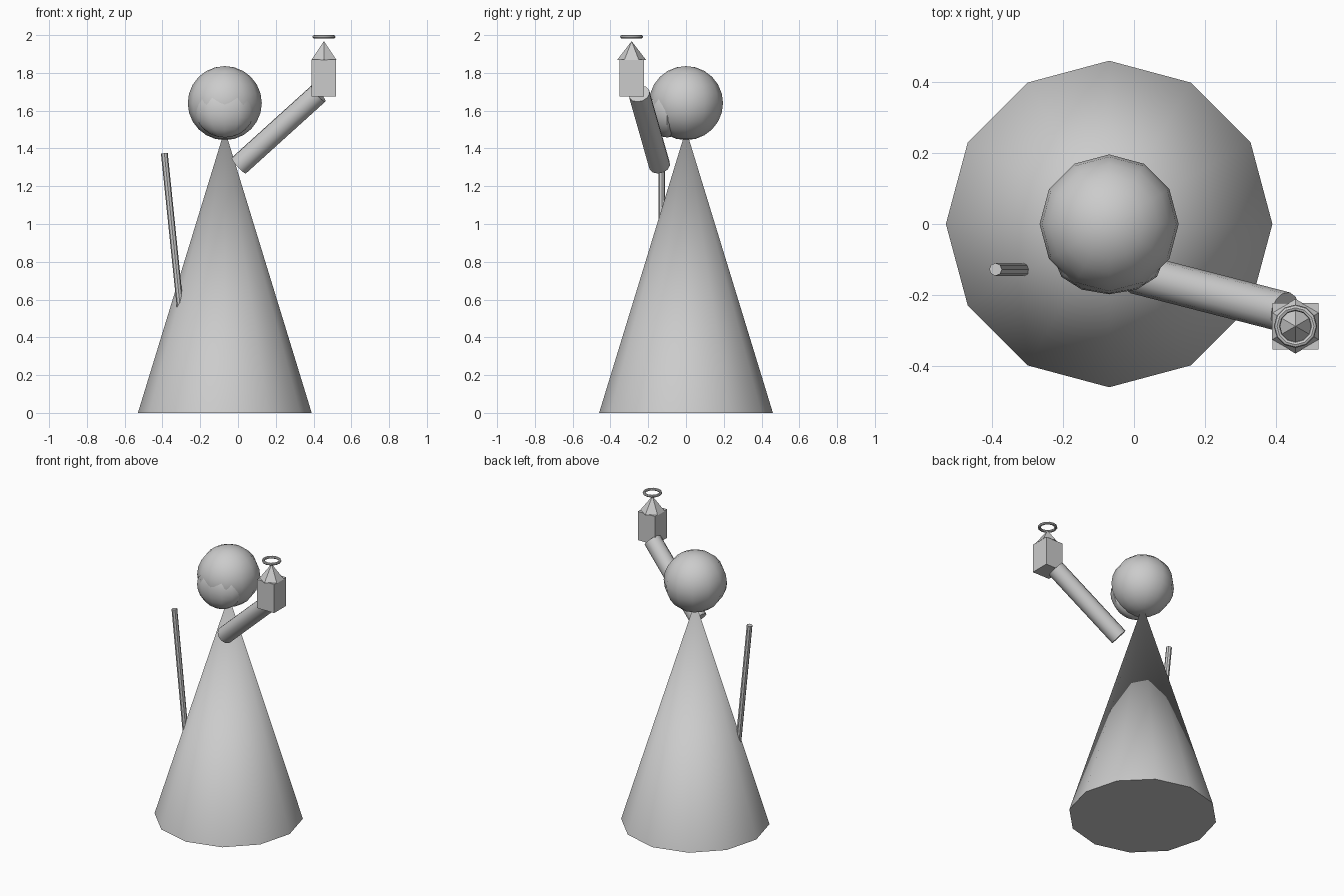
import bpy
from math import radians
from mathutils import Vector

if "Cube" in bpy.data.objects:
    bpy.data.objects.remove(bpy.data.objects["Cube"])


def finish(name, scale=None, smooth=True):
    ob = bpy.context.object
    ob.name = name
    if scale:
        ob.scale = scale
        bpy.ops.object.transform_apply(location=False, rotation=False, scale=True)
    if smooth:
        bpy.ops.object.shade_smooth_by_angle(angle=radians(35))
    return ob


def rod(name, start, end, radius, sides):
    a, b = Vector(start), Vector(end)
    bpy.ops.mesh.primitive_cylinder_add(vertices=sides, radius=radius,
                                        depth=(b - a).length, location=(a + b) / 2)
    ob = bpy.context.object
    ob.rotation_euler = (b - a).to_track_quat('Z', 'Y').to_euler()
    return finish(name)


BODY_X = -0.07
LX, LY = 0.455, -0.288

# robe: twelve-sided cone
bpy.ops.mesh.primitive_cone_add(vertices=12, radius1=0.46, radius2=0, depth=1.5,
                                location=(BODY_X, 0, 0.75))
finish("robe")

# head
bpy.ops.mesh.primitive_uv_sphere_add(segments=12, ring_count=12, radius=0.196,
                                     location=(BODY_X, 0, 1.64))
finish("head")

# beard: flattened ball sunk into the lower front of the head
bpy.ops.mesh.primitive_uv_sphere_add(segments=12, ring_count=12, radius=1,
                                     location=(BODY_X, -0.1, 1.6))
finish("beard", (0.155, 0.098, 0.142))

# raised arm and walking staff
rod("arm", (0.005, -0.14, 1.31), (0.425, -0.248, 1.69), 0.057, 12)
rod("staff", (-0.30, -0.128, 0.50), (-0.39, -0.128, 1.375), 0.018, 8)

# lantern box
bpy.ops.mesh.primitive_cube_add(size=1, location=(LX, LY, 1.773))
finish("lantern_box", (0.13, 0.13, 0.195), smooth=False)

# lantern roof: six-sided cone
bpy.ops.mesh.primitive_cone_add(vertices=6, radius1=0.077, radius2=0, depth=0.1,
                                location=(LX, LY, 1.918))
finish("lantern_roof", smooth=False)

# lantern ring
bpy.ops.mesh.primitive_torus_add(major_segments=12, minor_segments=8, major_radius=0.052,
                                 minor_radius=0.009, location=(LX, LY, 1.991))
finish("lantern_ring")
